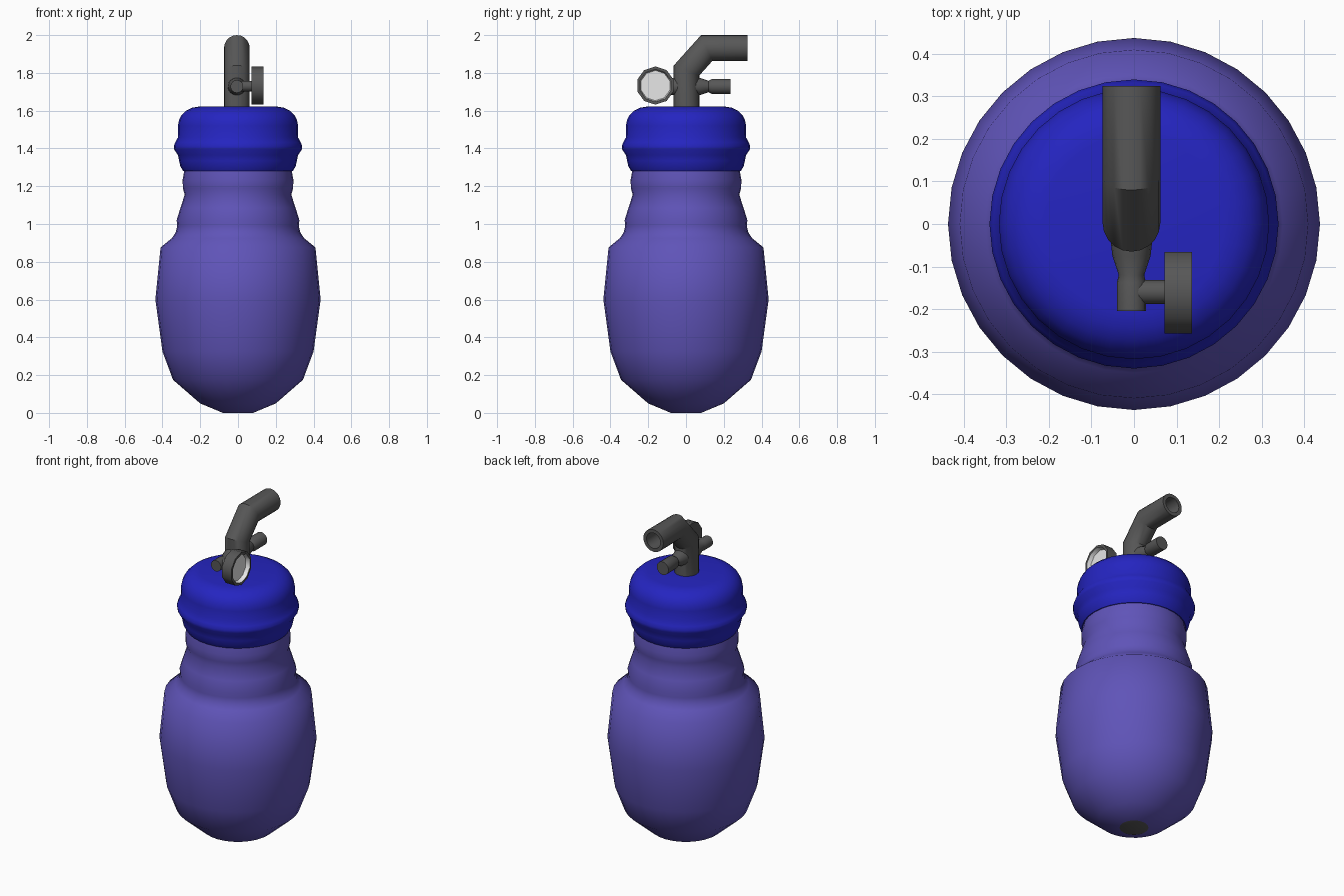
import bpy, bmesh, math
from mathutils import Vector, Matrix

if "Cube" in bpy.data.objects:
    bpy.data.objects.remove(bpy.data.objects["Cube"])


def material(name, rgb):
    m = bpy.data.materials.new(name)
    m.diffuse_color = (*rgb, 1)
    m.use_nodes = True
    m.node_tree.nodes["Principled BSDF"].inputs["Base Color"].default_value = m.diffuse_color
    return m


PURPLE = material("purple plastic", (0.115, 0.088, 0.48))
BLUE = material("deep blue plastic", (0.018, 0.018, 0.53))
GREY = material("dark grey metal", (0.095, 0.095, 0.095))
WHITE = material("white dial", (0.85, 0.85, 0.85))


def skin(name, rings, mats, rule=None, angle=40):
    """Join rings of points into a closed surface with capped ends."""
    bm = bmesh.new()
    loops = [[bm.verts.new(p) for p in ring] for ring in rings]
    n = len(loops[0])
    for a, b in zip(loops, loops[1:]):
        for i in range(n):
            j = (i + 1) % n
            bm.faces.new((a[i], a[j], b[j], b[i]))
    bm.faces.new(loops[0][::-1])
    bm.faces.new(loops[-1])
    bmesh.ops.recalc_face_normals(bm, faces=bm.faces)
    if rule:
        for f in bm.faces:
            f.material_index = rule(f)
    me = bpy.data.meshes.new(name)
    bm.to_mesh(me)
    bm.free()
    for m in mats:
        me.materials.append(m)
    ob = bpy.data.objects.new(name, me)
    bpy.context.collection.objects.link(ob)
    bpy.ops.object.select_all(action='DESELECT')
    ob.select_set(True)
    bpy.context.view_layer.objects.active = ob
    bpy.ops.object.shade_smooth_by_angle(angle=math.radians(angle))
    return ob


def lathe(name, profile, mats, seg=32, at=(0, 0, 0), axis=(0, 0, 1), rule=None, angle=40):
    """Revolve (radius, distance) pairs about an axis through a point."""
    mat = Matrix.Translation(at) @ Vector((0, 0, 1)).rotation_difference(Vector(axis)).to_matrix().to_4x4()
    rings = [[mat @ Vector((r * math.cos(2 * math.pi * i / seg), r * math.sin(2 * math.pi * i / seg), h))
              for i in range(seg)] for r, h in profile]
    return skin(name, rings, mats, rule, angle)


# Bottle with a grey plug under its base
lathe("bottle", [(0.08, 0), (0.2, 0.05), (0.344, 0.175), (0.4, 0.325), (0.4375, 0.6),
                 (0.41, 0.876), (0.35, 0.925), (0.33, 0.955), (0.322, 0.99), (0.325, 1.02),
                 (0.305, 1.085), (0.282, 1.155), (0.292, 1.19), (0.293, 1.235), (0.283, 1.29)],
      [PURPLE, GREY], rule=lambda f: 1 if f.calc_center_median().z < 0.01 else 0, angle=50)

# Screw lid with grip ridge
lathe("lid", [(0.27, 1.28), (0.29, 1.28), (0.305, 1.305), (0.312, 1.335), (0.318, 1.365),
              (0.338, 1.395), (0.34, 1.412), (0.332, 1.432), (0.317, 1.46), (0.318, 1.52),
              (0.312, 1.55), (0.298, 1.578), (0.275, 1.6), (0.245, 1.615), (0.21, 1.621)], [BLUE])

# Bent spout with mitred corners and a hollow end
CX, R, SEG = -0.006, 0.068, 20
path = [((0.003, 1.55), R), ((0.003, 1.813), R), ((0.11, 1.932), R),
        ((0.325, 1.932), R), ((0.325, 1.932), 0.047), ((0.22, 1.932), 0.047)]
dirs = [Vector((0, 1)), Vector((0.107, 0.119)).normalized(), Vector((1, 0))]
rings = []
for k, ((y, z), r) in enumerate(path):
    a, b = dirs[min(max(k - 1, 0), 2)], dirs[min(k, 2)]
    mid = (a + b).normalized()
    u = Vector((-mid.y, mid.x)) / mid.dot(a)
    rings.append([(CX + r * math.cos(t), y + r * u.x * math.sin(t), z + r * u.y * math.sin(t))
                  for t in (2 * math.pi * i / SEG for i in range(SEG))])
skin("spout", rings, [GREY], angle=35)

# Side nozzles: one backwards, one forwards to carry the gauge
for name, side, length, tip in (("rear_nozzle", 1, 0.235, 0.04), ("gauge_arm", -1, 0.205, 0.034)):
    lathe(name, [(0.05, 0.03), (0.045, 0.075), (0.03, 0.12), (tip, 0.137), (tip, length)],
          [GREY], 16, (CX, 0, 1.728), (0, side, 0))

# Gauge stem and round gauge with a recessed white dial
lathe("gauge_stem", [(0.028, 0), (0.028, 0.09)], [GREY], 16, (CX, -0.16, 1.73), (1, 0, 0))
lathe("gauge", [(0.101, 0.072), (0.101, 0.136), (0.086, 0.136), (0.08, 0.112)],
      [GREY, WHITE], 10, (0, -0.162, 1.733), (1, 0, 0),
      lambda f: 1 if f.calc_center_median().x > 0.105
      and max((v.co - Vector((v.co.x, -0.162, 1.733))).length for v in f.verts) < 0.09 else 0, 40)
